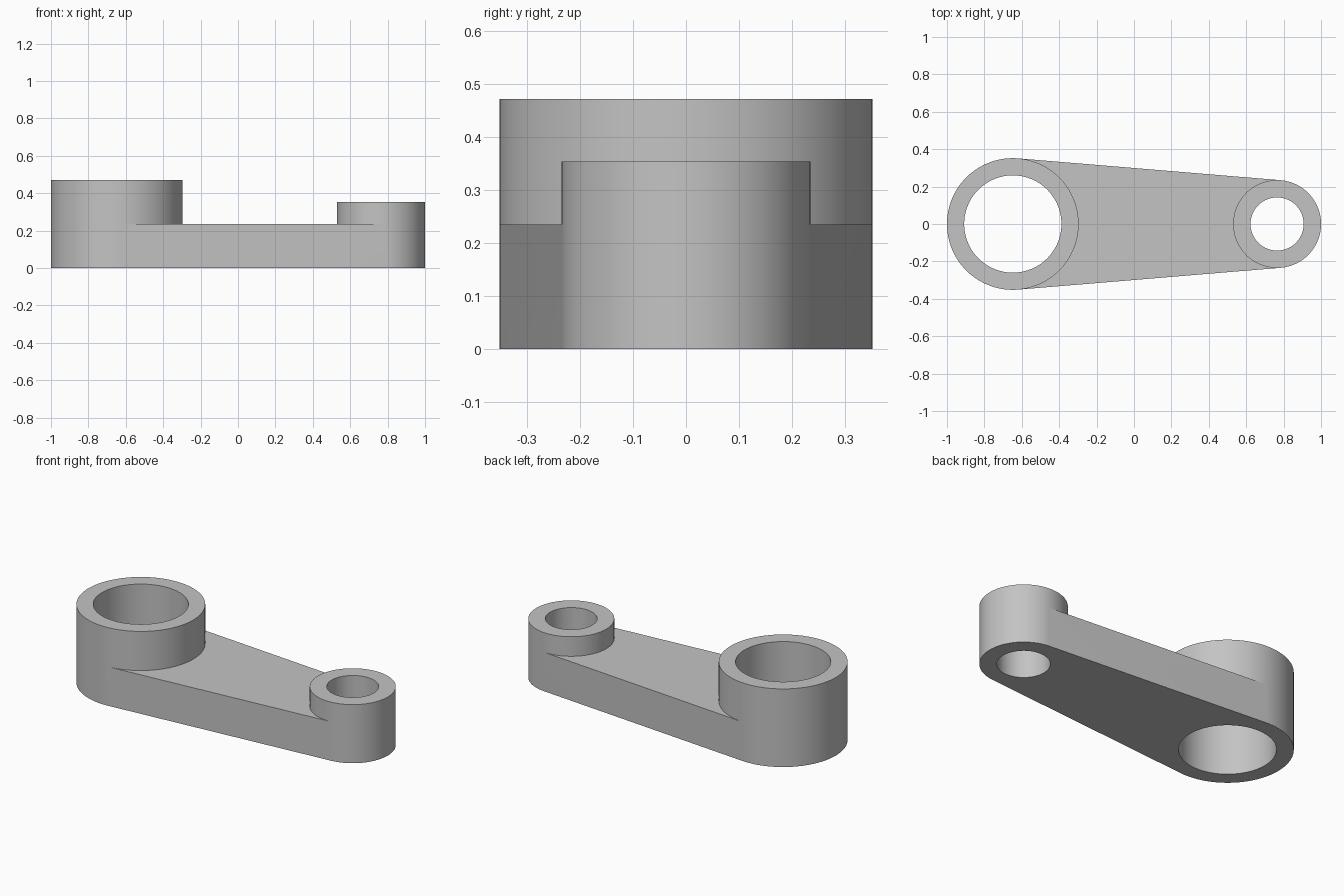
import bpy, bmesh
from math import acos, cos, sin, pi

cube = bpy.data.objects.get("Cube")
if cube:
    bpy.data.objects.remove(cube, do_unlink=True)

# Each boss: centre x, outer radius, bore radius, height
LARGE = (-0.648, 0.352, 0.26, 0.471)
SMALL = (0.765, 0.235, 0.142, 0.353)
WEB_TOP = 0.235
STEPS = 48

# Angle at which the straight web sides touch both bosses
TANGENT = acos((LARGE[1] - SMALL[1]) / (SMALL[0] - LARGE[0]))

bm = bmesh.new()


def arc(x, r, start, end):
    angles = [start + (end - start) * i / STEPS for i in range(STEPS + 1)]
    return [(x + r * cos(a), r * sin(a)) for a in angles]


def face(points):
    bm.faces.new([bm.verts.new(p) for p in points])


def wall(path, low, high):
    for (ax, ay), (bx, by) in zip(path, path[1:]):
        face([(ax, ay, low), (bx, by, low), (bx, by, high), (ax, ay, high)])


def ring(outer, inner, z):
    for a, b, c, d in zip(outer, outer[1:], inner[1:], inner):
        face([(*p, z) for p in (a, b, c, d)])


def boss(x, radius, bore, height, right_is_free):
    """Hollow boss whose wall is left open where the web joins it."""
    spans = [(-TANGENT, TANGENT), (TANGENT, 2 * pi - TANGENT)]
    for i, span in enumerate(spans):
        outer, inner = arc(x, radius, *span), arc(x, bore, *span)
        wall(outer, WEB_TOP, height)
        wall(inner, 0, height)
        ring(outer, inner, height)
        ring(outer, inner, 0)
        if (i == 0) == right_is_free:
            wall(outer, 0, WEB_TOP)


# Bosses
boss(*LARGE, False)
boss(*SMALL, True)

# Tapered web between the bosses
near = arc(LARGE[0], LARGE[1], -TANGENT, TANGENT)
far = arc(SMALL[0], SMALL[1], TANGENT, 2 * pi - TANGENT)
for z in (0, WEB_TOP):
    ring(near, far[::-1], z)
wall([near[0], far[-1]], 0, WEB_TOP)
wall([near[-1], far[0]], 0, WEB_TOP)

# Weld into one closed casting
bmesh.ops.remove_doubles(bm, verts=bm.verts, dist=0.0001)
bmesh.ops.recalc_face_normals(bm, faces=bm.faces)
mesh = bpy.data.meshes.new("lever_arm")
bm.to_mesh(mesh)
bm.free()
lever = bpy.data.objects.new("lever_arm", mesh)
bpy.context.collection.objects.link(lever)

# Plain grey metal
grey = bpy.data.materials.new("grey_metal")
grey.use_nodes = True
colour = (0.55, 0.55, 0.55, 1)
grey.diffuse_color = colour
grey.node_tree.nodes["Principled BSDF"].inputs["Base Color"].default_value = colour
mesh.materials.append(grey)

bpy.ops.object.select_all(action="DESELECT")
lever.select_set(True)
bpy.context.view_layer.objects.active = lever
bpy.ops.object.shade_smooth_by_angle(angle=pi / 6)
